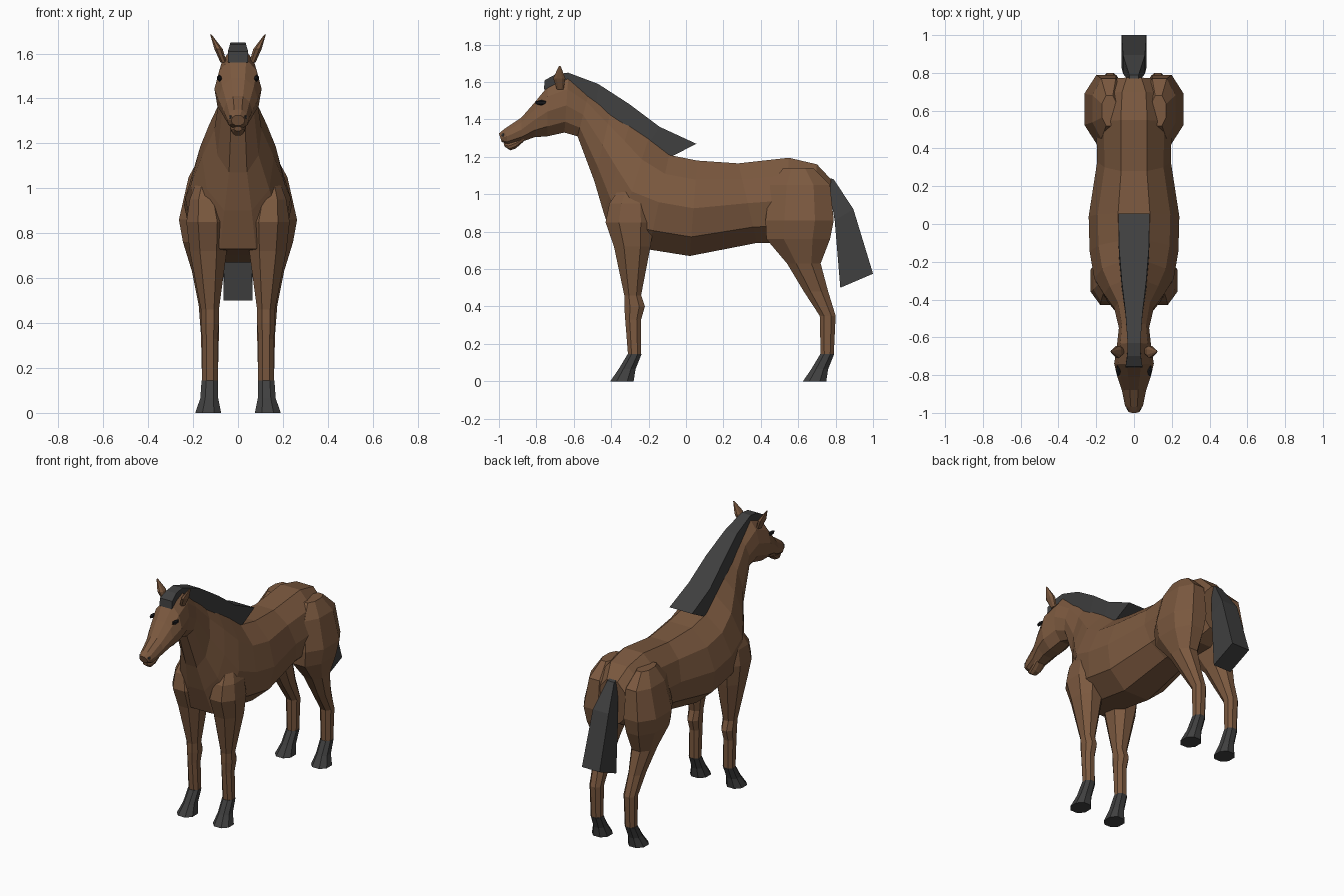
import bpy
import bmesh
from mathutils import Vector, Matrix

cube = bpy.data.objects.get("Cube")
if cube:
    bpy.data.objects.remove(cube, do_unlink=True)


def make_material(name, colour):
    mat = bpy.data.materials.new(name)
    mat.use_nodes = True
    mat.diffuse_color = (*colour, 1)
    mat.node_tree.nodes["Principled BSDF"].inputs["Base Color"].default_value = (*colour, 1)
    return mat


coat = make_material("brown coat", (0.2, 0.1, 0.05))
hair = make_material("charcoal hair", (0.05, 0.05, 0.05))
eye_black = make_material("eye black", (0.01, 0.01, 0.012))


def finish(name, bm, material, mirrored):
    bmesh.ops.recalc_face_normals(bm, faces=bm.faces)
    mesh = bpy.data.meshes.new(name)
    bm.to_mesh(mesh)
    bm.free()
    mesh.materials.append(material)
    obj = bpy.data.objects.new(name, mesh)
    bpy.context.collection.objects.link(obj)
    if mirrored:
        mod = obj.modifiers.new("other side", "MIRROR")
        mod.use_mirror_merge = False
    return obj


def loft(name, rings, material, mirrored=False):
    """Skin a list of equal point rings and cap both ends."""
    bm = bmesh.new()
    loops = [[bm.verts.new(p) for p in ring] for ring in rings]
    for a, b in zip(loops, loops[1:]):
        for i in range(len(a)):
            j = (i + 1) % len(a)
            bm.faces.new((a[i], a[j], b[j], b[i]))
    bm.faces.new(loops[0])
    bm.faces.new(loops[-1])
    return finish(name, bm, material, mirrored)


def spine_loft(name, sections, profile, material):
    """Sections: top y, top z, bottom y, bottom z, half width.
    Profile: fraction from top to bottom, fraction of half width."""
    rings = []
    for ty, tz, by, bz, w in sections:
        top, bottom = Vector((0, ty, tz)), Vector((0, by, bz))
        right = [top.lerp(bottom, t) + Vector((w * f, 0, 0)) for t, f in profile]
        rings.append(right + [Vector((-p.x, p.y, p.z)) for p in reversed(right)])
    return loft(name, rings, material)


def limb(name, sections, material, shift=0):
    """Sections: height, front y, back y, inner x, outer x. Octagonal, mirrored."""
    octagon = [(1, .45), (.45, 1), (-.45, 1), (-1, .45),
               (-1, -.45), (-.45, -1), (.45, -1), (1, -.45)]
    rings = []
    for z, y0, y1, x0, x1 in sections:
        cx, cy, rx, ry = (x0 + x1) / 2, (y0 + y1) / 2 + shift, (x1 - x0) / 2, (y1 - y0) / 2
        rings.append([(cx + rx * u, cy + ry * v, z) for u, v in octagon])
    return loft(name, rings, material, True)


def bead(name, centre, size, material):
    bm = bmesh.new()
    bmesh.ops.create_icosphere(bm, subdivisions=1, radius=1,
                               matrix=Matrix.LocRotScale(Vector(centre), None, Vector(size)))
    return finish(name, bm, material, True)


ROUND = [(0, .35), (.2, .8), (.5, 1), (.8, .87), (1, .38)]
BOX = [(0, 1), (1, 1)]

# Trunk, neck and head in one skin, from rump to nose
spine_loft("body", [
    (.775, 1.08, .76, .8, .11),
    (.7, 1.16, .66, .74, .18),
    (.55, 1.195, .52, .74, .2),
    (.28, 1.165, .38, .74, .195),
    (.06, 1.18, .02, .67, .24),
    (-.09, 1.21, -.2, .705, .235),
    (-.2, 1.3, -.38, .73, .21),
    (-.3, 1.38, -.44, .9, .16),
    (-.4, 1.455, -.49, 1.07, .105),
    (-.52, 1.54, -.58, 1.31, .08),
    (-.63, 1.62, -.65, 1.33, .09),
    (-.74, 1.575, -.74, 1.31, .105),
    (-.81, 1.49, -.81, 1.305, .088),
    (-.88, 1.41, -.88, 1.28, .064),
    (-.97, 1.35, -.95, 1.265, .048),
    (-1, 1.325, -.985, 1.28, .03),
], ROUND, coat)

# Lower lip and chin
spine_loft("chin", [
    (-.86, 1.32, -.87, 1.28, .04),
    (-.91, 1.3, -.91, 1.245, .036),
    (-.96, 1.28, -.94, 1.235, .028),
    (-.975, 1.275, -.97, 1.255, .018),
], ROUND, coat)

# Mane with forelock, and tail
spine_loft("mane", [
    (.055, 1.27, -.08, 1.2, .083),
    (-.14, 1.36, -.2, 1.27, .078),
    (-.3, 1.48, -.34, 1.37, .065),
    (-.47, 1.59, -.48, 1.48, .045),
    (-.63, 1.65, -.62, 1.58, .034),
    (-.7, 1.64, -.69, 1.57, .036),
    (-.755, 1.61, -.76, 1.56, .045),
], BOX, hair)
spine_loft("tail", [
    (.79, 1.08, .755, 1.09, .025),
    (.895, .92, .795, .86, .058),
    (1, .575, .825, .5, .065),
], BOX, hair)

# Legs, widening into shoulder and haunch
limb("front_legs", [
    (1.07, -.33, -.22, .1, .17),
    (.95, -.41, -.18, .07, .215),
    (.85, -.43, -.17, .04, .23),
    (.72, -.385, -.19, .05, .215),
    (.46, -.33, -.24, .085, .165),
    (.4, -.33, -.22, .085, .165),
    (.33, -.325, -.24, .09, .16),
    (.14, -.31, -.24, .09, .16),
], coat)
limb("hind_legs", [
    (1.14, .52, .68, .09, .17),
    (1.05, .45, .77, .05, .22),
    (.86, .425, .79, .03, .263),
    (.76, .43, .77, .045, .245),
    (.63, .54, .72, .07, .205),
    (.48, .63, .76, .085, .175),
    (.35, .715, .8, .085, .165),
    (.14, .72, .79, .09, .16),
], coat)

# Dark pasterns and hooves, same shape front and back
hoof = [
    (.145, -.312, -.238, .088, .162),
    (.065, -.36, -.27, .088, .168),
    (0, -.405, -.28, .075, .19),
]
limb("front_hooves", hoof, hair)
limb("hind_hooves", hoof, hair, 1.03)

# Ears leaning outward
limb("ears", [
    (1.56, -.69, -.655, .05, .078),
    (1.62, -.71, -.645, .068, .105),
    (1.685, -.68, -.67, .118, .124),
], coat)

# Eyes and nostrils
bead("eyes", (.083, -.775, 1.49), (.013, .034, .015), eye_black)
bead("nostrils", (.028, -.975, 1.315), (.013, .015, .014), hair)
